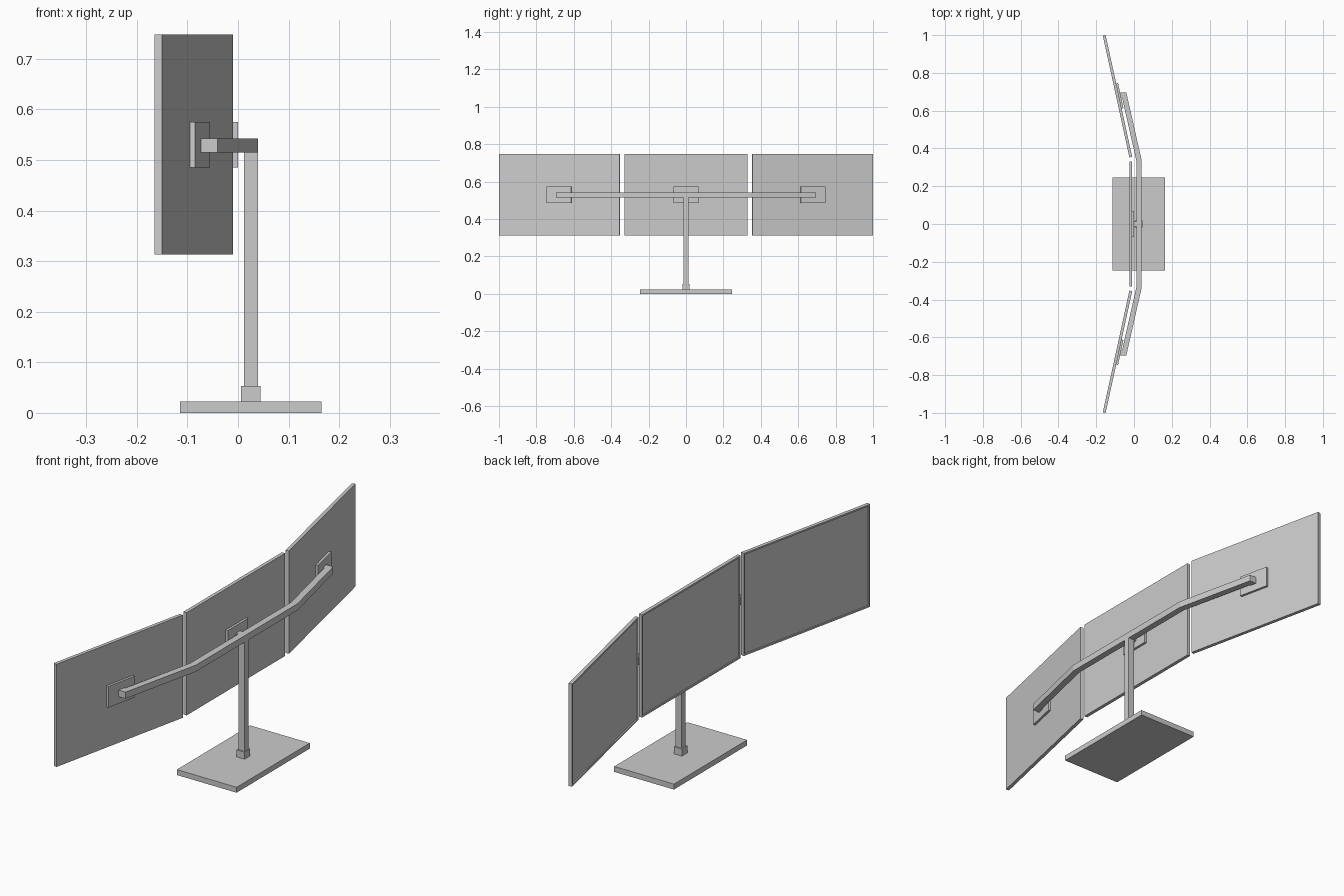
import bpy, bmesh
from math import radians, sin, cos

if "Cube" in bpy.data.objects:
    bpy.data.objects.remove(bpy.data.objects["Cube"])

TILT = radians(12.3)
ARM_Z0, ARM_Z1 = 0.515, 0.543


def finish(name, bm, loc=(0, 0, 0), rot=0.0):
    bmesh.ops.recalc_face_normals(bm, faces=bm.faces)
    mesh = bpy.data.meshes.new(name)
    bm.to_mesh(mesh)
    bm.free()
    ob = bpy.data.objects.new(name, mesh)
    ob.location = loc
    ob.rotation_euler[2] = rot
    bpy.context.collection.objects.link(ob)
    return ob


def box_bm(x, y, z):
    bm = bmesh.new()
    bmesh.ops.create_cube(bm, size=1)
    for v in bm.verts:
        for i, (lo, hi) in enumerate((x, y, z)):
            v.co[i] = lo if v.co[i] < 0 else hi
    return bm


def box(name, x, y, z, loc=(0, 0, 0), rot=0.0):
    return finish(name, box_bm(x, y, z), loc, rot)


def screen(name, loc, rot):
    # panel with its back face at local x = 0 and a recessed display on -x
    bm = box_bm((-0.015, 0), (-0.33, 0.33), (0.313, 0.748))
    bm.normal_update()
    front = min(bm.faces, key=lambda f: f.calc_center_median().x)
    bmesh.ops.inset_individual(bm, faces=[front], thickness=0.010)
    bmesh.ops.inset_individual(bm, faces=[front], thickness=0.0005, depth=-0.004)
    finish(name, bm, loc, rot)


# Stand
box("base", (-0.115, 0.165), (-0.245, 0.245), (0, 0.023))
box("pole_collar", (0.006, 0.044), (-0.019, 0.019), (0.023, 0.053))
box("pole", (0.012, 0.040), (-0.014, 0.014), (0.053, ARM_Z0))

# Bent cross arm: plan outline extruded upwards
half = [(0.040, 0.340), (-0.0405, 0.695), (-0.069, 0.695), (0.012, 0.337)]
outline = half + [(x, -y) for x, y in reversed(half)]
bm = bmesh.new()
face = bm.faces.new([bm.verts.new((x, y, ARM_Z0)) for x, y in outline])
top = bmesh.ops.extrude_face_region(bm, geom=[face])["geom"]
bmesh.ops.translate(bm, vec=(0, 0, ARM_Z1 - ARM_Z0),
                    verts=[g for g in top if isinstance(g, bmesh.types.BMVert)])
finish("cross_arm", bm)

# Screens, mounting plates and stubs
for label, s in (("right", -1), ("centre", 0), ("left", 1)):
    loc = (-0.080, s * 0.678, 0) if s else (-0.010, 0, 0)
    screen(label + "_screen", loc, s * TILT)
    box(label + "_mount_plate", (0, 0.010), (-0.068, 0.068), (0.485, 0.575),
        loc, s * TILT)
    if s:
        box(label + "_mount_stub", (-0.077, -0.052), (-0.014, 0.014),
            (ARM_Z0, ARM_Z1), (0, s * 0.681, 0))
    else:
        box("centre_mount_stub", (-0.003, 0.014), (-0.014, 0.014), (ARM_Z0, ARM_Z1))
